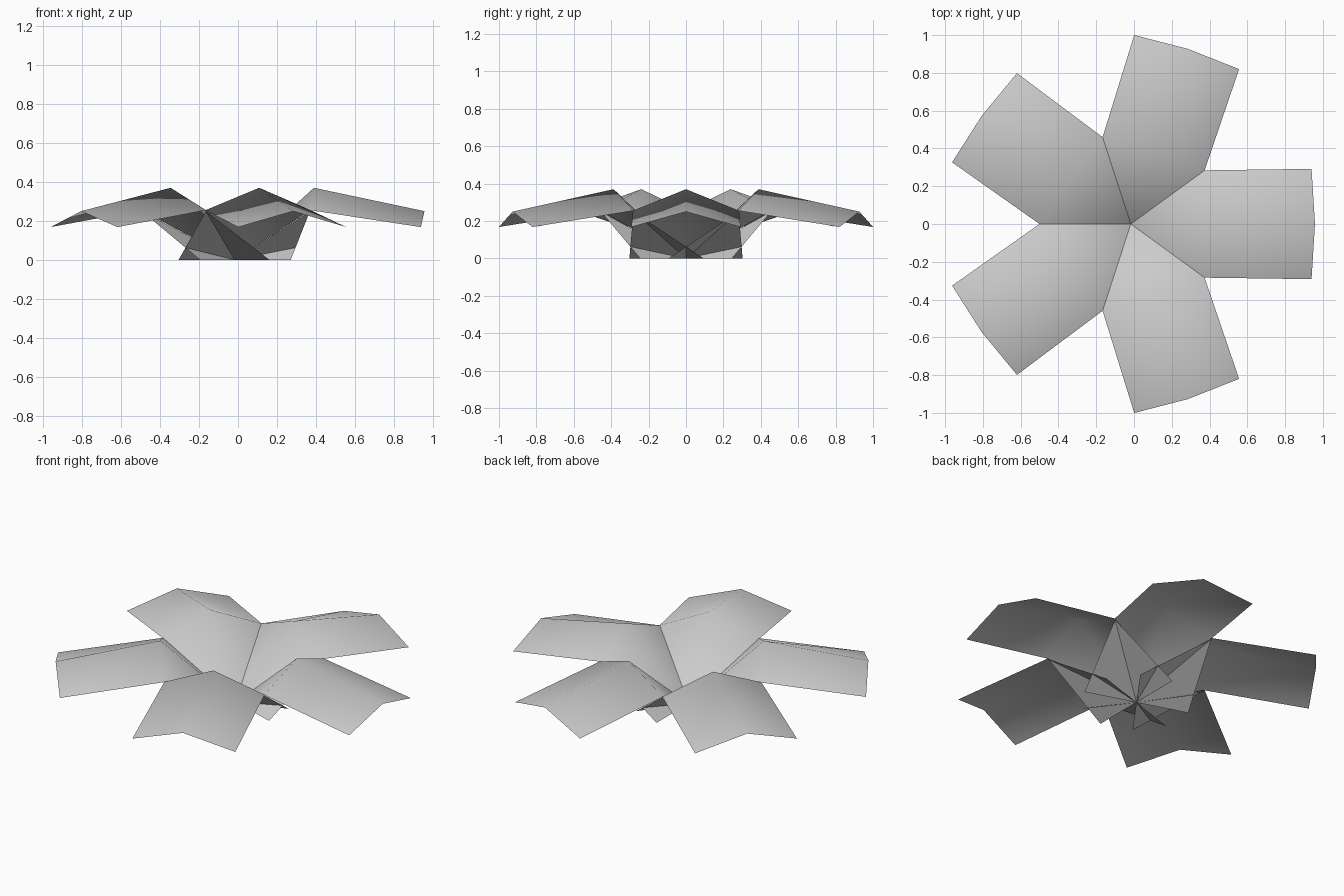
import bpy
import bmesh
from math import radians
from mathutils import Matrix, Vector

if "Cube" in bpy.data.objects:
    bpy.data.objects.remove(bpy.data.objects["Cube"], do_unlink=True)

COUNT = 5
HUB = Vector((-0.017, 0, 0))

grey = bpy.data.materials.new("pale_grey")
grey.use_nodes = True
grey.diffuse_color = (0.6, 0.6, 0.6, 1)
grey.node_tree.nodes["Principled BSDF"].inputs["Base Color"].default_value = (0.6, 0.6, 0.6, 1)


def leaf(name, fold, edge, angle, smooth):
    """Leaf folded along a centre line from the hub, with mirrored edges."""
    bm = bmesh.new()
    hub = bm.verts.new((0, 0, 0))
    centre = [hub] + [bm.verts.new((x, 0, z)) for x, z in fold]
    for sign in (1, -1):
        side = [hub] + [bm.verts.new((x, y * sign, z)) for x, y, z in edge]
        for i in range(len(fold)):
            ring = [centre[i], centre[i + 1], side[i + 1]]
            if i > 0:
                ring.append(side[i])
            bm.faces.new(ring[::sign])
    bm.transform(Matrix.Translation(HUB) @ Matrix.Rotation(angle, 4, "Z"))
    mesh = bpy.data.meshes.new(name)
    bm.to_mesh(mesh)
    bm.free()
    mesh.materials.append(grey)
    for p in mesh.polygons:
        p.use_smooth = smooth
    bpy.context.collection.objects.link(bpy.data.objects.new(name, mesh))


for k in range(COUNT):
    turn = 360 / COUNT * k
    # Petal: rises steeply from the hub, then droops as a ridged blade
    leaf(f"petal_{k + 1}", [(0.407, 0.37), (0.975, 0.25)],
         [(0.388, 0.284, 0.255), (0.957, 0.292, 0.168)], radians(turn), True)
    # Sepal: folded between two petals, its wings resting on the ground
    leaf(f"sepal_{k + 1}", [(0.478, 0.25)], [(0.178, 0.245, 0)],
         radians(turn + 180 / COUNT), False)
